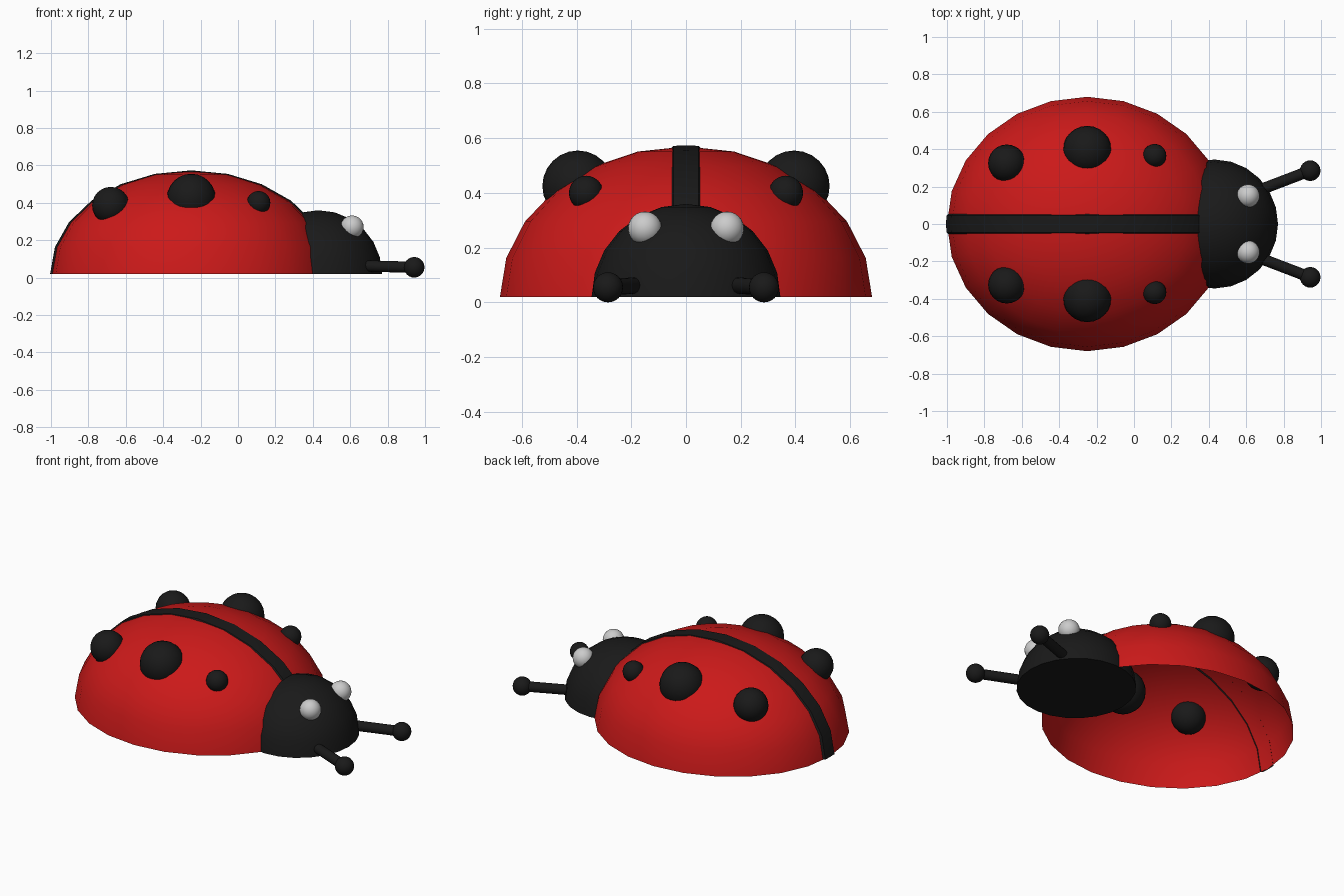
import bpy, bmesh, math
from mathutils import Vector

if "Cube" in bpy.data.objects:
    bpy.data.objects.remove(bpy.data.objects["Cube"])


def material(name, rgb):
    m = bpy.data.materials.new(name)
    m.diffuse_color = (*rgb, 1)
    m.use_nodes = True
    m.node_tree.nodes["Principled BSDF"].inputs["Base Color"].default_value = m.diffuse_color
    return m


RED = material("red", (0.6, 0.01, 0.01))
BLACK = material("black", (0.01, 0.01, 0.01))
WHITE = material("white", (0.8, 0.8, 0.8))


def finish(bm, name, mat, loc=(0, 0, 0)):
    bmesh.ops.recalc_face_normals(bm, faces=bm.faces[:])
    me = bpy.data.meshes.new(name)
    bm.to_mesh(me)
    bm.free()
    me.materials.append(mat)
    ob = bpy.data.objects.new(name, me)
    ob.location = loc
    bpy.context.collection.objects.link(ob)
    bpy.ops.object.select_all(action='DESELECT')
    ob.select_set(True)
    bpy.context.view_layer.objects.active = ob
    bpy.ops.object.shade_smooth_by_angle(angle=math.radians(40))
    return ob


def ellipsoid(name, loc, radii, mat, half=False, cap=False, seg=24, rings=12):
    bm = bmesh.new()
    bmesh.ops.create_uvsphere(bm, u_segments=seg, v_segments=rings, radius=1)
    if half:
        low = [v for v in bm.verts if v.co.z < -0.01]
        bmesh.ops.delete(bm, geom=low, context='VERTS')
        if cap:
            rim = [e for e in bm.edges if e.is_boundary]
            bmesh.ops.contextual_create(bm, geom=rim)
    bmesh.ops.scale(bm, vec=radii, verts=bm.verts[:])
    return finish(bm, name, mat, loc)


# wing shell, hollow and open below
BODY, RADII = (-0.25, 0, 0.02), (0.75, 0.68, 0.55)
ellipsoid("wing_shell", BODY, RADII, RED, half=True)

# head, closed below
ellipsoid("head", (0.43, 0, 0.02), (0.34, 0.345, 0.34), BLACK, half=True, cap=True)

# centre stripe: thin bowed band hugging the shell
bm = bmesh.new()
section = [(-0.056, 0.985), (-0.045, 1.004), (0, 1.006), (0.045, 1.004), (0.056, 0.985)]
rows = []
for i in range(13):
    a = math.pi * i / 12
    rows.append([bm.verts.new((RADII[0] * s * math.cos(a), y, RADII[2] * s * math.sin(a)))
                 for y, s in section])
for r0, r1 in zip(rows, rows[1:]):
    for j in range(len(section) - 1):
        bm.faces.new((r0[j], r0[j + 1], r1[j + 1], r1[j]))
finish(bm, "centre_stripe", BLACK, BODY)

# paired spots, eyes and feelers
for side, tag in ((1, "left"), (-1, "right")):
    for part, (x, y, z), r in (("rear", (-0.68, 0.325, 0.385), 0.1),
                               ("middle", (-0.25, 0.395, 0.425), 0.13),
                               ("front", (0.11, 0.365, 0.4), 0.063)):
        ellipsoid(f"{part}_spot_{tag}", (x, side * y, z), (r, r, r), BLACK)
    ellipsoid(f"eye_{tag}", (0.61, side * 0.15, 0.27), (0.062,) * 3, WHITE)

    # feeler rod and its ball tip
    tip = Vector((0.942, side * 0.285, 0.055))
    base = Vector((0.68, side * 0.185, 0.062))
    bm = bmesh.new()
    bmesh.ops.create_cone(bm, cap_ends=True, segments=16, radius1=0.03, radius2=0.03,
                          depth=(tip - base).length)
    rod = finish(bm, f"feeler_{tag}", BLACK, (tip + base) / 2)
    rod.rotation_euler = (tip - base).to_track_quat('Z', 'Y').to_euler()
    ellipsoid(f"feeler_tip_{tag}", tip, (0.055,) * 3, BLACK)
